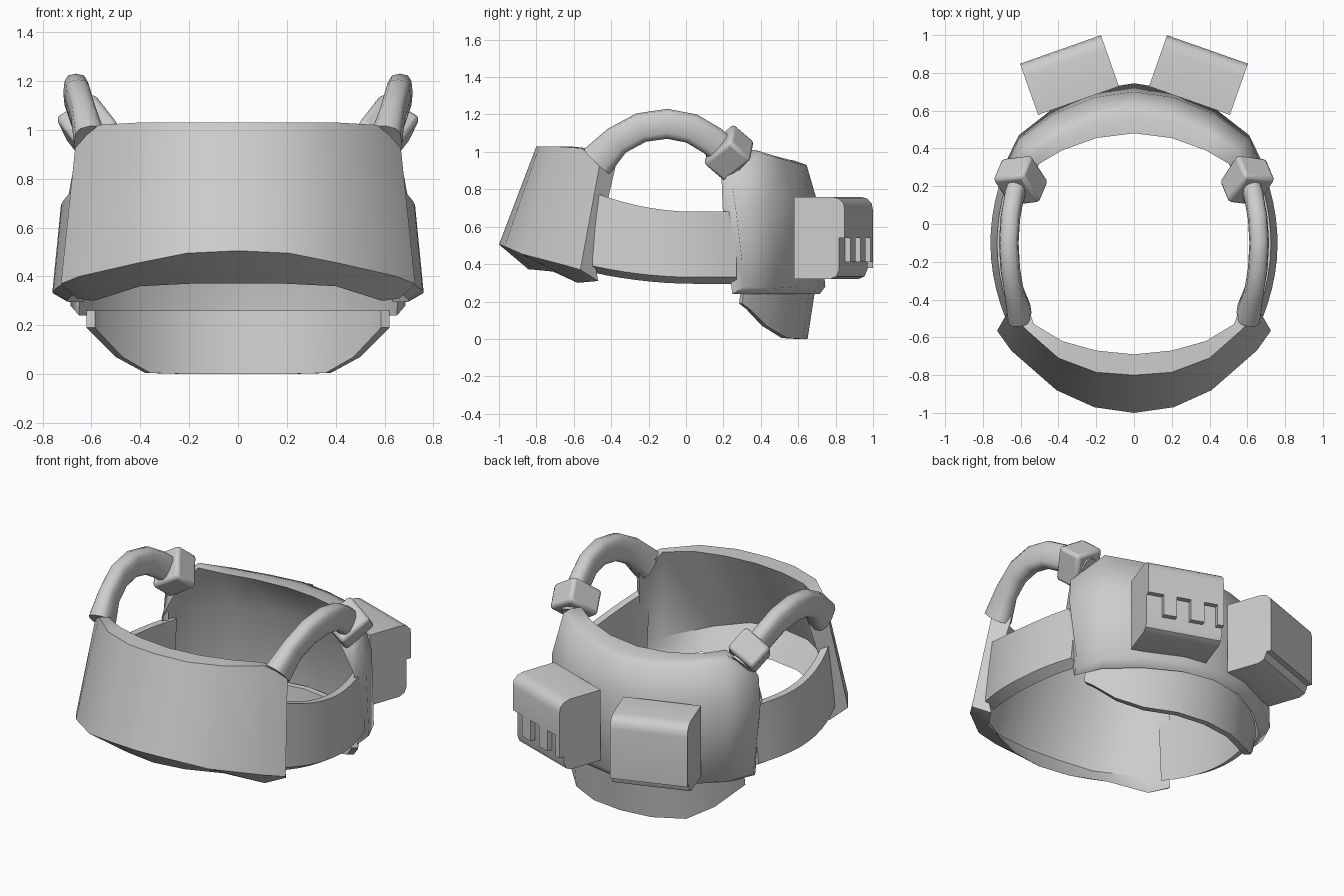
import bpy, bmesh, math
from mathutils import Vector, Matrix

old = bpy.data.objects.get("Cube")
if old:
    bpy.data.objects.remove(old)

grey = bpy.data.materials.new("light_grey")
grey.use_nodes = True
grey.diffuse_color = (0.61, 0.61, 0.61, 1)
grey.node_tree.nodes["Principled BSDF"].inputs["Base Color"].default_value = grey.diffuse_color


def loft(name, rings, angle=35, bevel=0, matrix=None):
    """Closed solid through a row of equal cross-sections."""
    bm = bmesh.new()
    rows = [[bm.verts.new(p) for p in ring] for ring in rings]
    n = len(rows[0])
    for a, b in zip(rows, rows[1:]):
        for i in range(n):
            j = (i + 1) % n
            bm.faces.new((a[i], a[j], b[j], b[i]))
    bm.faces.new(rows[0])
    bm.faces.new(rows[-1])
    if matrix:
        bm.transform(matrix)
    bmesh.ops.recalc_face_normals(bm, faces=bm.faces)
    mesh = bpy.data.meshes.new(name)
    bm.to_mesh(mesh)
    bm.free()
    mesh.materials.append(grey)
    obj = bpy.data.objects.new(name, mesh)
    bpy.context.collection.objects.link(obj)
    if bevel:
        mod = obj.modifiers.new("soft_edges", 'BEVEL')
        mod.width = bevel
        mod.segments = 2
    bpy.ops.object.select_all(action='DESELECT')
    obj.select_set(True)
    bpy.context.view_layer.objects.active = obj
    bpy.ops.object.shade_smooth_by_angle(angle=math.radians(angle))
    return obj


def flip(rings, side):
    return [[Vector((p[0] * side, p[1], p[2])) for p in ring] for ring in rings]


def symmetric(half):
    """Sections from the centre outwards, continued on the other side."""
    return flip(half[:0:-1], -1) + flip(half, 1)


# Front panel: outer top, outer bottom, inner bottom, inner fold, inner top
panel = [
    [(0, -.8, 1.03), (0, -1, .505), (0, -.84, .37), (0, -.94, .53), (0, -.69, 1.03)],
    [(.2, -.785, 1.03), (.21, -.97, .495), (.2, -.81, .37), (.2, -.915, .52), (.2, -.67, 1.03)],
    [(.4, -.71, 1.03), (.41, -.88, .455), (.4, -.71, .36), (.39, -.83, .48), (.38, -.62, 1.03)],
    [(.57, -.56, 1.02), (.65, -.67, .4), (.59, -.58, .3), (.61, -.63, .43), (.53, -.53, 1.02)],
    [(.665, -.46, .94), (.725, -.565, .37), (.66, -.47, .31), (.67, -.49, .43), (.585, -.375, .93)],
]
loft("front_panel", symmetric(panel))

# Back shell: inner top, outer top, outer middle, outer bottom
shell = [
    [(0, .48, .96), (0, .645, .93), (0, .7, .74), (0, .745, .28)],
    [(.2, .455, .965), (.2, .61, .935), (.21, .67, .74), (.22, .71, .28)],
    [(.38, .39, .98), (.4, .52, .96), (.43, .58, .74), (.43, .61, .28)],
    [(.5, .32, 1.01), (.56, .41, .99), (.61, .45, .74), (.61, .47, .27)],
    [(.58, .19, .86), (.67, .24, .86), (.7, .265, .7), (.685, .315, .28)],
]
for ring in shell:
    inner, outer, middle, bottom = [Vector(p) for p in ring]
    shoulder = inner.lerp(outer, 0.6) + Vector((0, 0, 0.012))
    inside = [Vector((p.x * 0.95, p.y - 0.03 - 0.08 * p.x ** 2, z))
              for p, z in ((bottom, 0.24), (middle, 0.7))]
    ring[:] = [inner, shoulder, outer, middle, bottom] + inside
loft("back_shell", symmetric(shell), angle=68)

# Neck guard hanging under the shell: x, y at the top, y and z at the bottom
guard = []
for x, top, low, z in [(0, .69, .65, 0), (.2, .66, .625, 0), (.38, .57, .54, .005),
                       (.5, .47, .43, .07), (.59, .37, .34, .16), (.62, .31, .3, .19)]:
    k = 0.945
    guard.append([(x, top, .26), (x, low, z), (x * k, low * k, z), (x * k, top * k, .26)])
loft("neck_guard", symmetric(guard))

# Side straps bow outwards and rise towards the front
strap = []
for i in range(11):
    y = -0.5 + 0.077 * i
    x = 0.76 - 0.5 * (y + 0.1) ** 2
    rise = max(0, 0.05 - y) ** 2
    top, low = 0.68 + 0.35 * rise, 0.33 + 0.2 * rise
    strap.append([(x, y, low), (x - .06, y, low - .035), (x - .08, y, top), (x - .035, y, top)])

# Arched handles, boxy oval in section and widening into the front panel
path = [Vector(p) for p in [
    (.607, -.475, .95), (.633, -.37, 1.06), (.655, -.24, 1.13),
    (.663, -.1, 1.15), (.655, .03, 1.125), (.635, .14, 1.06), (.605, .23, .98), (.585, .29, .925)]]
handle = []
for i, p in enumerate(path):
    tangent = (path[min(i + 1, len(path) - 1)] - path[max(i - 1, 0)]).normalized()
    up = Vector((1, 0, 0)).cross(tangent).normalized()
    across = tangent.cross(up)
    wide, tall = (0.065, 0.095) if i == 0 else (0.052, 0.08)
    ring = []
    for k in range(12):
        c, s = math.cos(math.tau * k / 12), math.sin(math.tau * k / 12)
        c, s = [math.copysign(abs(v) ** 0.7, v) for v in (c, s)]
        ring.append(p + across * wide * c + up * tall * s)
    handle.append(ring)

# Clamps gripping the rear ends of the handles
along = Vector((-0.3, 0.72, -0.62)).normalized()
wide = Vector((0.77, 0, -0.6))
wide = (wide - along * wide.dot(along)).normalized()
thick = along.cross(wide)
centre = Vector((0.6, 0.23, 0.995))
clamp = [[centre + along * s + wide * 0.095 * a + thick * 0.105 * b
          for a, b in ((-1, -1), (1, -1), (1, 1), (-1, 1))] for s in (-0.08, 0.08)]

for label, side in (("left", 1), ("right", -1)):
    loft(label + "_strap", flip(strap, side))
    loft(label + "_handle", flip(handle, side), angle=50)
    loft(label + "_clamp", flip(clamp, side), bevel=0.02)


# Pouches on the back
def extrude(name, profile, u0, u1, matrix):
    return loft(name, [[(u, v, z) for v, z in profile] for u in (u0, u1)], 40, 0, matrix)


def pouch(label, side, flap_end):
    place = Matrix.Translation((0.342 * side, 0.79, 0)) @ Matrix.Rotation(math.radians(-19.4 * side), 4, 'Z')
    half = 0.227
    body = [(-.145, .32), (.06, .32), (.095, .335), (.11, .37), (.11, .7), (-.145, .7)]
    flap = [(-.145, .66), (-.145, .76), (.07, .76), (.11, .75), (.135, .725),
            (.142, .69), (.142, flap_end), (.09, flap_end), (.09, .66)]
    extrude(label + "_pouch_body", body, -half, half, place)
    extrude(label + "_pouch_flap", flap, -half, half, place)
    return place


place = pouch("left", 1, 0.54)
pouch("right", -1, 0.38)

# Tabs hanging from the left flap
tab = [(.09, .41), (.142, .41), (.142, .56), (.09, .56)]
for i, (u0, u1) in enumerate([(-.227, -.19), (-.11, -.03), (.055, .135)]):
    extrude("left_pouch_tab_%d" % (i + 1), tab, u0, u1, place)
